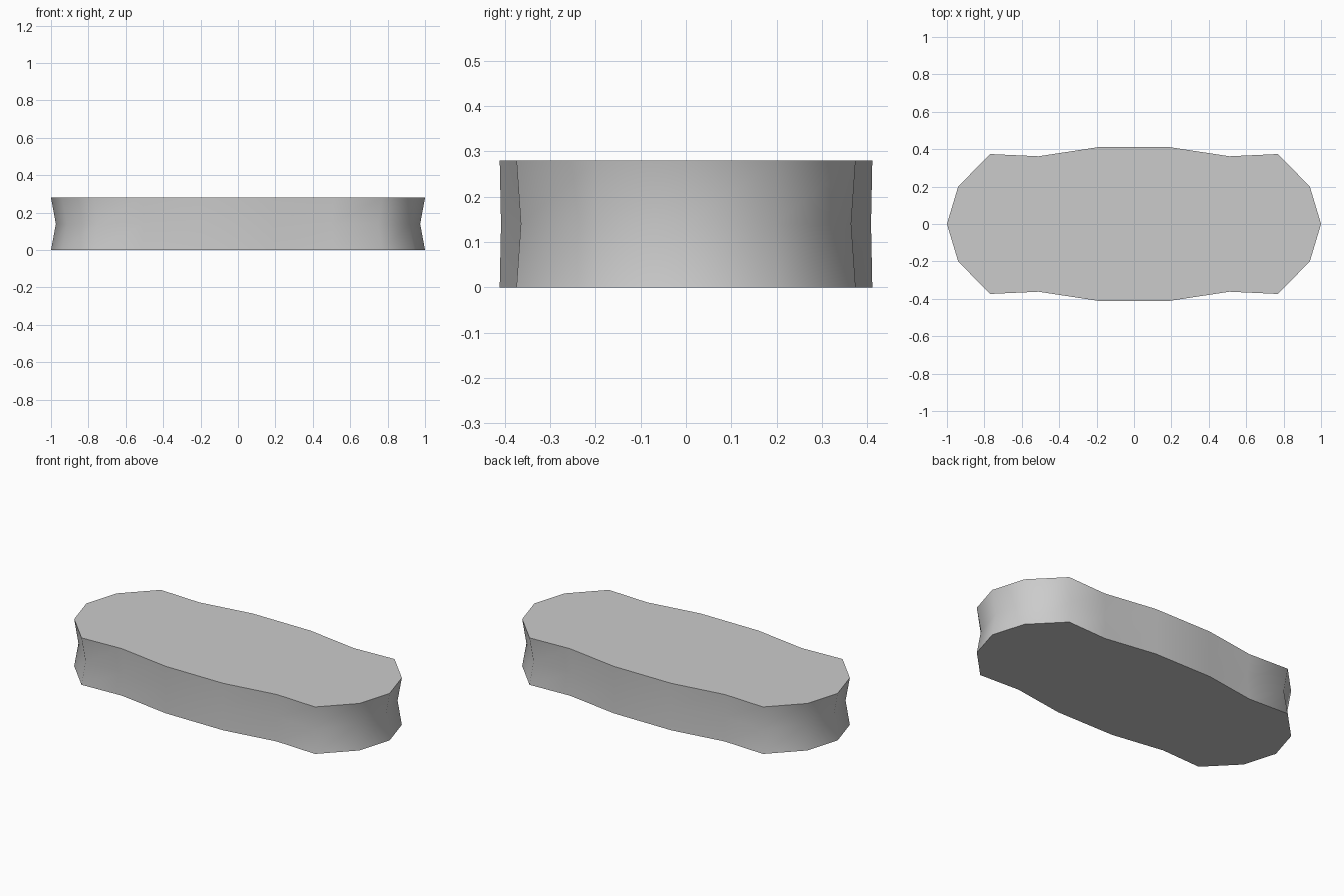
import bpy, bmesh, math

if "Cube" in bpy.data.objects:
    bpy.data.objects.remove(bpy.data.objects["Cube"])

HEIGHT = 0.28

# One quarter of the outline: x, y, waist factor at mid height
quarter = [(1.0, 0.0, 0.974), (0.94, 0.2, 0.974), (0.77, 0.374, 0.974),
           (0.51, 0.362, 0.983), (0.19, 0.411, 0.993)]

# Mirror to the full outline, counter-clockwise
half = quarter + [(-x, y, f) for x, y, f in reversed(quarter)]
outline = half + [(x, -y, f) for x, y, f in reversed(half[1:-1])]

# Three stacked rings: bottom, pinched waist, top
bm = bmesh.new()
rings = []
for z, pinched in ((0, False), (HEIGHT / 2, True), (HEIGHT, False)):
    rings.append([bm.verts.new((x * (f if pinched else 1),
                                y * (f if pinched else 1), z))
                  for x, y, f in outline])

# Side walls
n = len(outline)
for low, high in zip(rings, rings[1:]):
    for i in range(n):
        j = (i + 1) % n
        bm.faces.new((low[i], low[j], high[j], high[i]))

# Flat caps
bm.faces.new(list(reversed(rings[0])))
bm.faces.new(rings[-1])

mesh = bpy.data.meshes.new("slab")
bm.to_mesh(mesh)
bm.free()
slab = bpy.data.objects.new("slab", mesh)
bpy.context.collection.objects.link(slab)

# Smooth sides, crisp rims
bpy.context.view_layer.objects.active = slab
slab.select_set(True)
bpy.ops.object.shade_smooth_by_angle(angle=math.radians(60))
